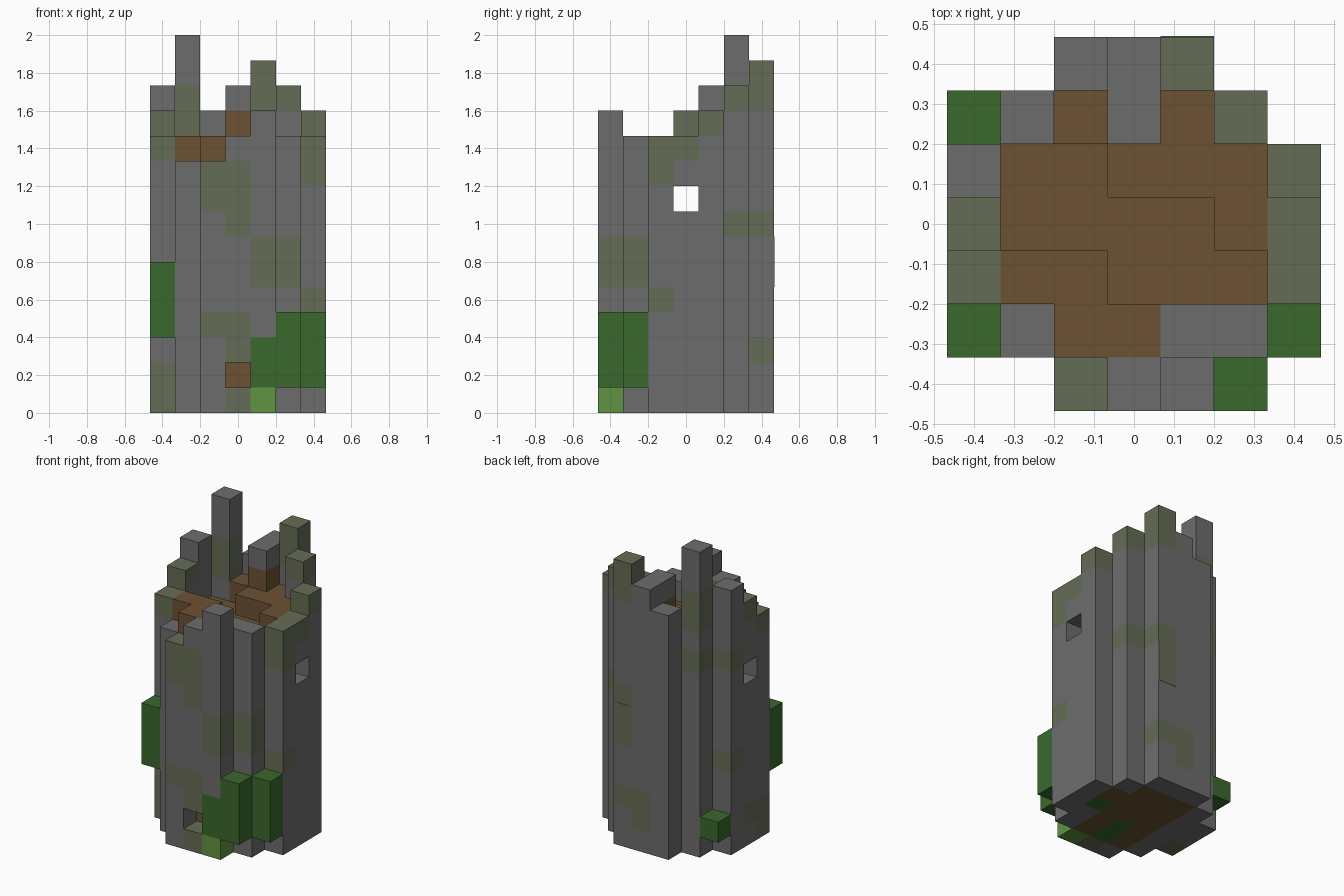
import bpy
import bmesh
from mathutils import Vector

cube = bpy.data.objects.get("Cube")
if cube:
    bpy.data.objects.remove(cube)

U = 2 / 15  # edge of one block


def material(name, rgb):
    m = bpy.data.materials.new(name)
    m.use_nodes = True
    m.diffuse_color = (*rgb, 1)
    m.node_tree.nodes["Principled BSDF"].inputs["Base Color"].default_value = (*rgb, 1)
    return m


MATS = [
    material("grey stone", (.152, .152, .152)),
    material("mossy stone", (.130, .150, .092)),
    material("brown wood", (.150, .084, .033)),
    material("dark green leaves", (.043, .140, .027)),
    material("light green grass", (.120, .290, .052)),
]
STONE, MOSS, WOOD, LEAF, GRASS = range(len(MATS))

wall, floor, deck, leaves = {}, {}, {}, {}

# Ring of wall columns with ruined tops: (x, y) -> height in blocks
heights = {
    (2, 0): 10, (3, 0): 11, (4, 0): 12,
    (1, 1): 10, (5, 1): 11,
    (0, 2): 11, (0, 3): 12, (0, 4): 13,
    (6, 2): 11, (6, 3): 11, (6, 4): 12,
    (1, 5): 15, (5, 5): 13,
    (2, 6): 12, (3, 6): 13, (4, 6): 14,
}
for (x, y), h in heights.items():
    for z in range(h):
        wall[x, y, z] = STONE

# Moss patches on the wall
moss = {
    (0, 2): (0, 1, 10), (0, 3): (1, 11), (0, 4): (4, 9),
    (2, 0): (3, 8, 9), (3, 0): (0, 2, 3, 7, 8, 9),
    (4, 0): (5, 6), (5, 1): (5, 6),
    (6, 2): (4, 9, 10), (6, 3): (10,), (6, 4): (11,),
    (1, 5): (9, 11, 12), (5, 5): (7, 12),
    (4, 6): (2, 7, 12, 13), (3, 6): (1, 2),
}
for (x, y), levels in moss.items():
    for z in levels:
        wall[x, y, z] = MOSS

# Side windows and the low recess in the front
for hole in ((0, 3, 8), (6, 3, 8), (3, 0, 1)):
    del wall[hole]

# Inner cells: ground floor and broken upper deck
inner = [(x, y) for y in range(1, 6) for x in range(1, 6)
         if (x, y) not in heights]
for x, y in inner:
    floor[x, y, 0] = WOOD if 2 <= x <= 4 or (x, y) == (5, 4) else STONE
    deck[x, y, 9] = WOOD
for c in ((3, 1, 0), (3, 2, 0), (5, 3, 0)):
    floor[c] = LEAF
floor[3, 1, 1] = WOOD

raised = [(1, 2), (2, 2), (2, 1), (3, 1), (2, 5), (4, 5),
          (3, 4), (4, 4), (5, 4), (5, 3)]
for x, y in raised:
    deck[x, y, 10] = WOOD

# Stone pieces standing on the deck
deck[4, 1, 9] = deck[4, 1, 10] = STONE
deck[3, 5, 10] = deck[3, 5, 11] = WOOD
deck[3, 5, 12] = STONE

# Bushes clinging to the outside
for z in (1, 2, 3):
    leaves[5, 0, z] = leaves[6, 1, z] = LEAF
    leaves[0, 1, z + 2] = LEAF
leaves[0, 5, 1] = LEAF
wall[4, 0, 1] = wall[4, 0, 2] = LEAF
wall[4, 0, 0] = GRASS

solid = set(wall) | set(floor) | set(deck) | set(leaves)
AXES = [Vector(a) for a in ((1, 0, 0), (0, 1, 0), (0, 0, 1))]


def finish(bm, name):
    me = bpy.data.meshes.new(name)
    for m in MATS:
        me.materials.append(m)
    bm.to_mesh(me)
    bm.free()
    ob = bpy.data.objects.new(name, me)
    bpy.context.scene.collection.objects.link(ob)
    return ob


def build(name, cells):
    """Skin of a group of blocks, with flat areas merged by colour."""
    bm = bmesh.new()
    for cell, mat in cells.items():
        centre = (Vector(cell) + Vector((-3, -3, .5))) * U
        for k in range(3):
            for s in (1, -1):
                n = AXES[k] * s
                if tuple(int(round(v)) for v in Vector(cell) + n) in solid:
                    continue
                a, b = AXES[(k + 1) % 3], AXES[(k + 2) % 3] * s
                corners = (a + b, b - a, -a - b, a - b)
                f = bm.faces.new([bm.verts.new(centre + (n + c) * U / 2)
                                  for c in corners])
                f.material_index = mat
    bmesh.ops.remove_doubles(bm, verts=bm.verts, dist=.001)
    bmesh.ops.dissolve_limit(bm, angle_limit=.01, verts=bm.verts,
                             edges=bm.edges, delimit={'MATERIAL'})
    return finish(bm, name)


build("tower_wall", wall)
build("ground_floor", floor)
build("upper_deck", deck)
build("bushes", leaves)

# Thin moss strip on the back of the tall rear column
bm = bmesh.new()
bmesh.ops.create_cube(bm, size=1)
for v in bm.verts:
    v.co = Vector((v.co.x * U, v.co.y * .004, v.co.z * U * 2))
for f in bm.faces:
    f.material_index = MOSS
strip = finish(bm, "back_moss_strip")
strip.location = (U, 3.5 * U, 6 * U)
